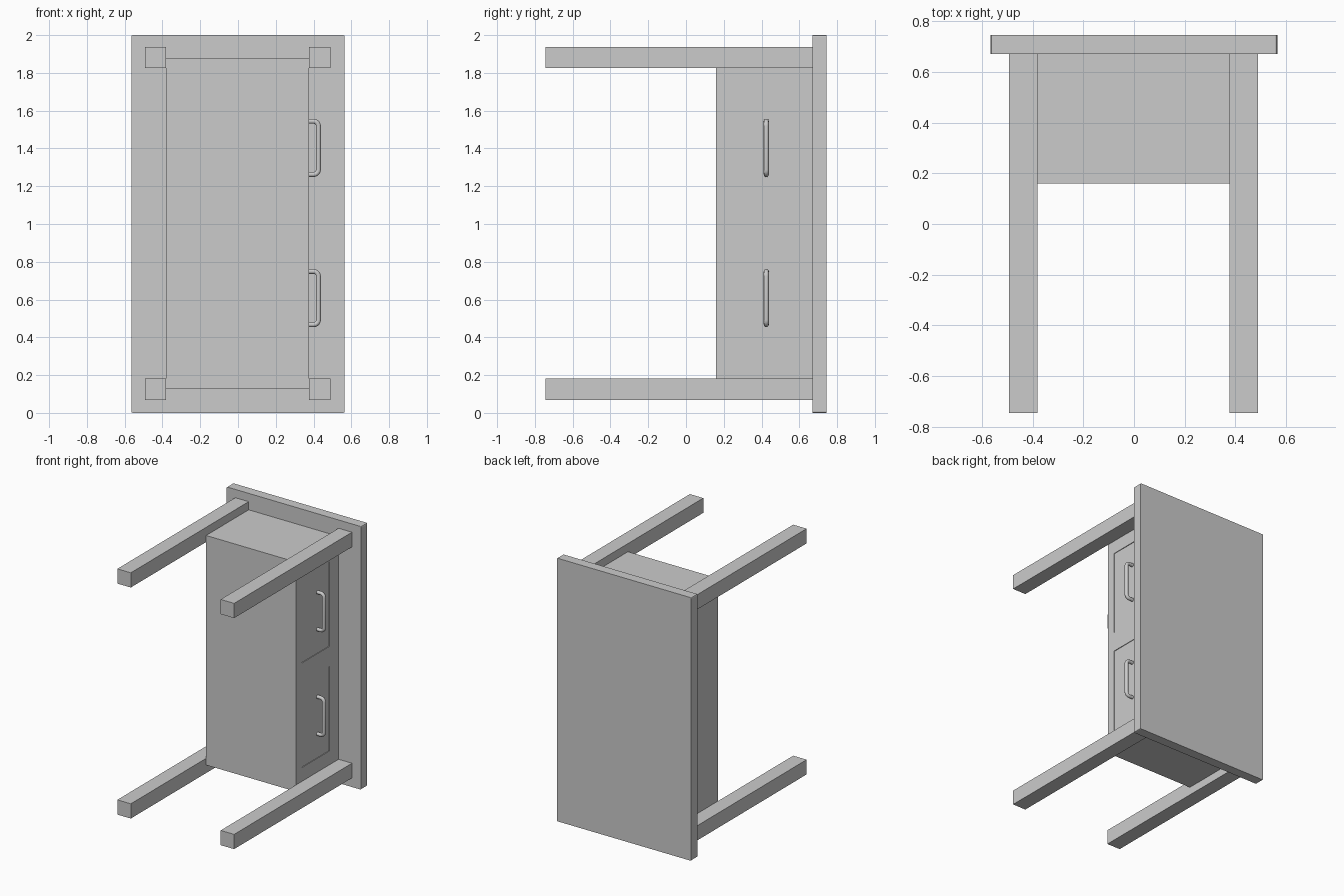
import bpy, bmesh, math
from mathutils import Vector

if "Cube" in bpy.data.objects:
    bpy.data.objects.remove(bpy.data.objects["Cube"])


def box(name, x, y, z, corner=0.0):
    """Box from (min, max) ranges; corner bevels the edges running along y."""
    bm = bmesh.new()
    bmesh.ops.create_cube(bm, size=1)
    for v in bm.verts:
        v.co = [r[0] if c < 0 else r[1] for c, r in zip(v.co, (x, y, z))]
    if corner:
        edges = [e for e in bm.edges
                 if abs((e.verts[0].co - e.verts[1].co).normalized().y) > 0.9]
        bmesh.ops.bevel(bm, geom=edges, offset=corner, segments=2,
                        profile=0.5, affect='EDGES')
    mesh = bpy.data.meshes.new(name)
    bm.to_mesh(mesh)
    bm.free()
    ob = bpy.data.objects.new(name, mesh)
    bpy.context.collection.objects.link(ob)
    return ob


def handle(name, z, half=0.141, x0=0.36, x1=0.426, y=0.425, r=0.026):
    """Round bar bent into a bracket shape."""
    pts = [Vector((x0, y, z - half))]
    for centre, start in ((z - half + r, -90), (z + half - r, 0)):
        for i in range(6):
            a = math.radians(start + 18 * i)
            pts.append(Vector((x1 - r + r * math.cos(a), y, centre + r * math.sin(a))))
    pts.append(Vector((x0, y, z + half)))
    cu = bpy.data.curves.new(name, 'CURVE')
    cu.dimensions = '3D'
    cu.bevel_depth = 0.0135
    cu.bevel_resolution = 3
    cu.use_fill_caps = True
    sp = cu.splines.new('POLY')
    sp.points.add(len(pts) - 1)
    for p, co in zip(sp.points, pts):
        p.co = (*co, 1)
        
    ob = bpy.data.objects.new(name, cu)
    bpy.context.collection.objects.link(ob)
    # convert to a smooth mesh
    bpy.ops.object.select_all(action='DESELECT')
    ob.select_set(True)
    bpy.context.view_layer.objects.active = ob
    bpy.ops.object.convert(target='MESH')
    bpy.ops.object.shade_smooth_by_angle(angle=math.radians(40))


# table top, lying on its edge
box("table_top", (-0.565, 0.565), (0.671, 0.745), (0, 2), corner=0.008)

# four legs
for side, x in (("left", (-0.493, -0.38)), ("right", (0.376, 0.489))):
    for end, z in (("lower", (0.069, 0.181)), ("upper", (1.825, 1.937))):
        box(f"{side}_{end}_leg", x, (-0.745, 0.671), z)

# drawer case with two shallow drawer recesses
case = box("drawer_case", (-0.38, 0.376), (0.16, 0.671), (0.13, 1.875))
for name, z in (("lower", 0.608), ("upper", 1.403)):
    cutter = box(f"{name}_drawer_cutter", (0.371, 0.45), (0.23, 0.563),
                 (z - 0.322, z + 0.322))
    cutter.hide_render = True
    cutter.hide_viewport = True
    mod = case.modifiers.new(f"{name}_recess", 'BOOLEAN')
    mod.operation = 'DIFFERENCE'
    mod.solver = 'EXACT'
    mod.object = cutter
    handle(f"{name}_drawer_handle", z)
